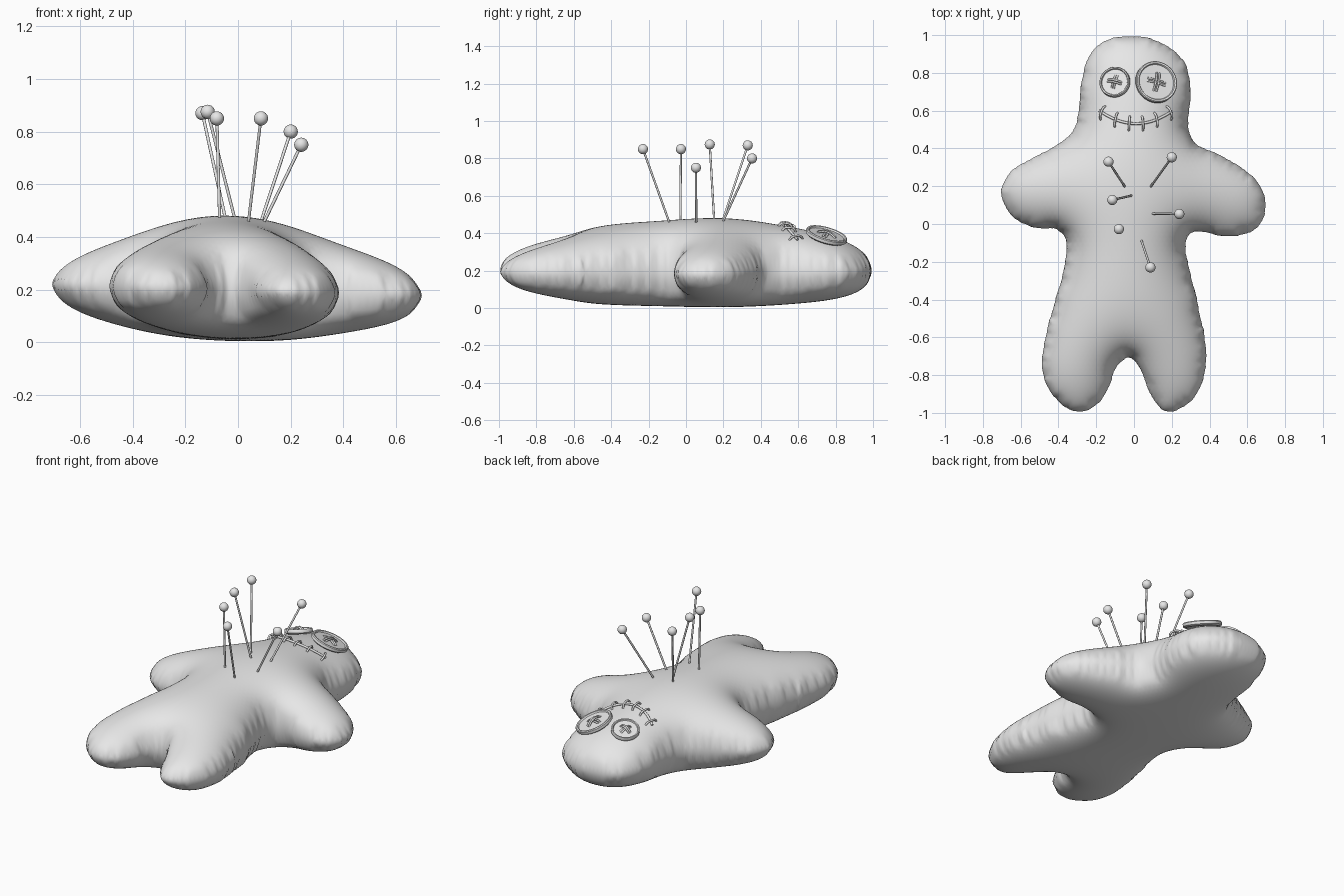
import bpy, bmesh, math
from mathutils import Vector, geometry, kdtree
from mathutils.bvhtree import BVHTree

if "Cube" in bpy.data.objects:
    bpy.data.objects.remove(bpy.data.objects["Cube"])

grey = bpy.data.materials.new("plain_grey")
grey.use_nodes = True
grey.diffuse_color = (0.8, 0.8, 0.8, 1)
grey.node_tree.nodes["Principled BSDF"].inputs["Base Color"].default_value = (0.8, 0.8, 0.8, 1)


def add_object(name, data):
    obj = bpy.data.objects.new(name, data)
    bpy.context.collection.objects.link(obj)
    data.materials.append(grey)
    return obj


def add_mesh(name, bm):
    bmesh.ops.recalc_face_normals(bm, faces=bm.faces)
    for face in bm.faces:
        face.smooth = True
    mesh = bpy.data.meshes.new(name)
    bm.to_mesh(mesh)
    bm.free()
    return add_object(name, mesh)


def smooth_loop(points, steps):
    """Closed Catmull-Rom curve through the points."""
    result, count = [], len(points)
    for i in range(count):
        a, b, c, d = (points[(i + k) % count] for k in (-1, 0, 1, 2))
        for s in range(steps):
            t = s / steps
            result.append(b + (c - a) * t / 2 + (a * 2 - b * 5 + c * 4 - d) * t**2 / 2
                          + (b * 3 - a - c * 3 + d) * t**3 / 2)
    return result


# Body outline, seen from above
outline = [(-.02, 1), (-.15, .98), (-.24, .9), (-.28, .78), (-.3, .6), (-.33, .5), (-.4, .43),
           (-.53, .36), (-.65, .29), (-.71, .18), (-.68, .07), (-.6, 0), (-.5, -.03), (-.41, -.035),
           (-.365, -.1), (-.38, -.25), (-.435, -.45), (-.485, -.65), (-.485, -.81), (-.4, -.95),
           (-.29, -1), (-.19, -.96), (-.13, -.87), (-.09, -.77), (-.03, -.715), (.03, -.77),
           (.07, -.89), (.13, -.975), (.2, -1), (.3, -.95), (.37, -.83), (.39, -.68), (.36, -.5),
           (.31, -.28), (.28, -.13), (.32, -.045), (.48, -.07), (.61, -.055), (.68, .01),
           (.705, .1), (.67, .21), (.58, .3), (.44, .38), (.33, .43), (.295, .52), (.305, .67),
           (.29, .82), (.22, .92), (.1, .985)]
loop = smooth_loop([Vector(p) for p in outline], 5)
tree = kdtree.KDTree(len(loop))
for i, p in enumerate(loop):
    tree.insert(p.to_3d(), i)
tree.balance()

# Flat triangulated sheet inside the outline
step = 0.027
points = list(loop)
for row in range(-40, 41):
    for col in range(-30, 31):
        p = Vector(((col + row % 2 / 2) * step, row * step * 0.9))
        if tree.find(p.to_3d())[2] > step * 0.7:
            points.append(p)
edges = [(i, (i + 1) % len(loop)) for i in range(len(loop))]
sheet = geometry.delaunay_2d_cdt(points, edges, [], 1, 1e-5)
bm = bmesh.new()
verts = [bm.verts.new((p.x, p.y, 0)) for p in sheet[0]]
for f in sheet[2]:
    bm.faces.new([verts[i] for i in f])
bmesh.ops.delete(bm, geom=[v for v in bm.verts if not v.link_faces], context='VERTS')

# Inflate it like a cushion: relax a pressure field that is zero on the rim
bm.verts.index_update()
tops = bm.verts[:]
links = [[] if v.is_boundary else [e.other_vert(v).index for e in v.link_edges] for v in tops]
field = [0.0] * len(links)
for _ in range(220):
    for i, near in enumerate(links):
        if near:
            field[i] += 1.85 * (sum(field[j] for j in near) / len(near) + 1 - field[i])
peak = max(field)
puff = [math.sqrt(max(f, 0) / peak) for f in field]
under = bmesh.ops.duplicate(bm, geom=tops + bm.edges[:] + bm.faces[:])["vert_map"]
for v, s in zip(tops, puff):
    middle = 0.2 - 0.03 * v.co.x
    v.co.z = middle + 0.28 * s
    under[v].co.z = middle - 0.195 * s * (1.6 - 0.6 * s)
bmesh.ops.remove_doubles(bm, verts=bm.verts, dist=1e-5)
body = add_mesh("body", bm)
rounding = body.modifiers.new("Round", 'SUBSURF')
rounding.levels = rounding.render_levels = 1
surface = BVHTree.FromObject(body, bpy.context.evaluated_depsgraph_get())


def on_body(x, y, lift=0.0):
    """Point above the body surface, and the normal there."""
    hit, normal, _, _ = surface.ray_cast(Vector((x, y, 2)), Vector((0, 0, -1)))
    return hit + normal * lift, normal


def thread(name, path, radius):
    curve = bpy.data.curves.new(name, 'CURVE')
    curve.dimensions = '3D'
    curve.bevel_depth = radius
    curve.bevel_resolution = 2
    curve.use_fill_caps = True
    spline = curve.splines.new('POLY')
    spline.points.add(len(path) - 1)
    for point, co in zip(spline.points, path):
        point.co = (*co, 1)
    spline.use_smooth = True
    return add_object(name, curve)


# Button eyes with a raised rim and crossed thread
def button(name, x, y, radius):
    profile = [(0, -.012), (.9, -.012), (1, -.004), (1, .012), (.96, .017),
               (.88, .016), (.84, .008), (0, .008)]
    bm = bmesh.new()
    ring = [bm.verts.new((r * radius, 0, z)) for r, z in profile]
    rim = [bm.edges.new(pair) for pair in zip(ring, ring[1:])]
    bmesh.ops.spin(bm, geom=ring + rim, axis=(0, 0, 1), cent=(0, 0, 0),
                   angle=math.tau, steps=32)
    bmesh.ops.remove_doubles(bm, verts=bm.verts, dist=1e-5)
    eye = add_mesh(name, bm)
    bpy.context.view_layer.objects.active = eye
    eye.select_set(True)
    bpy.ops.object.shade_smooth_by_angle(angle=math.radians(35))
    eye.select_set(False)
    spot, _ = on_body(x, y, 0.012)
    normal = sum((on_body(x + radius * .8 * math.cos(a), y + radius * .8 * math.sin(a))[1]
                  for a in range(6)), Vector())
    eye.location = spot
    eye.rotation_euler = normal.to_track_quat('Z', 'Y').to_euler()
    for k, turn in enumerate((.6, 2.2)):
        for side in (-.07, .07):
            path = []
            for i in range(9):
                t = i / 4 - 1
                along = Vector((math.cos(turn), math.sin(turn), 0)) * t * radius * .45
                across = Vector((-math.sin(turn), math.cos(turn), 0)) * side * radius
                path.append(along + across + Vector((0, 0, .006 + (.012 + .008 * k) * (1 - t * t))))
            stitch = thread(name + "_thread", path, 0.0055)
            stitch.parent = eye


button("right_eye_button", -.098, .747, .082)
button("left_eye_button", .113, .747, .113)


# Stitched mouth
def mouth_y(x):
    return .53 + 1.9 * (x - .01) ** 2


thread("mouth_thread", [on_body(x, mouth_y(x), .006)[0]
                        for x in (-.18 + .375 * i / 24 for i in range(25))], .007)
for i in range(6):
    x = -.165 + .07 * i
    lean = Vector((-3.2 * (x - .01) * .6, 1)).normalized()
    path = []
    for k in range(9):
        t = k / 4 - 1
        p = Vector((x, mouth_y(x))) + lean * t * .037
        path.append(on_body(p.x, p.y, .022 * (1 - t**4) - .002)[0])
    thread("mouth_stitch", path, .006)

# Pins: head position, then where the shaft enters the body
pins = [((-.135, .33, .87), (-.05, .2)), ((.2, .353, .8), (.09, .2)),
        ((-.115, .127, .875), (-.015, .15)), ((-.08, -.027, .85), (-.07, -.03)),
        ((.24, .053, .75), (.1, .055)), ((.087, -.23, .85), (.04, -.09))]
for head, entry in pins:
    top = Vector(head)
    foot, _ = on_body(*entry)
    thread("pin_shaft", [top, foot, foot + (foot - top) * .05], .006)
    bm = bmesh.new()
    bmesh.ops.create_uvsphere(bm, u_segments=20, v_segments=12, radius=.027)
    add_mesh("pin_head", bm).location = top
